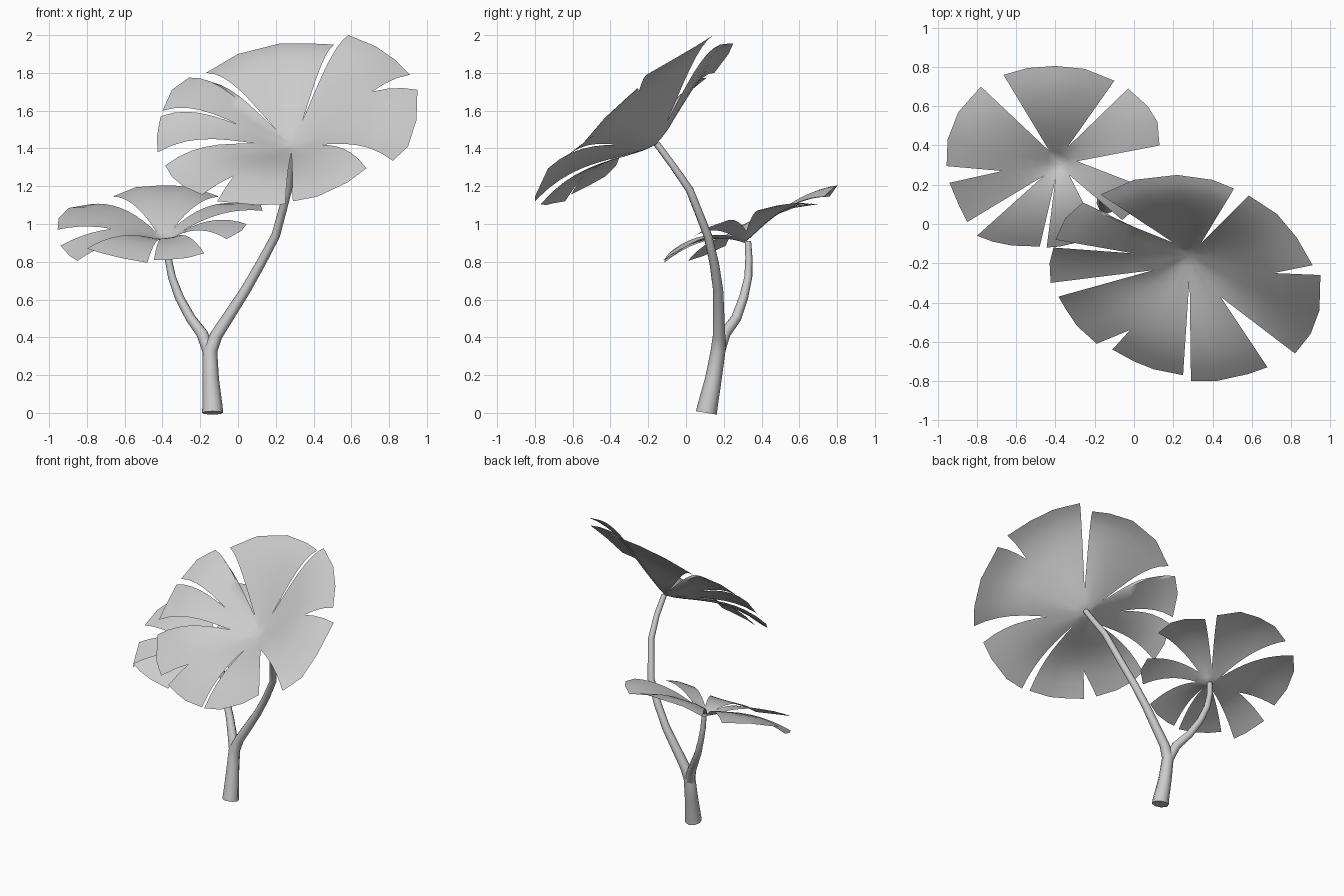
import bpy, bmesh
from mathutils import Vector as V

if "Cube" in bpy.data.objects:
    bpy.data.objects.remove(bpy.data.objects["Cube"])

ROWS = 10


def link(name, data):
    ob = bpy.data.objects.new(name, data)
    bpy.context.scene.collection.objects.link(ob)
    bpy.ops.object.select_all(action='DESELECT')
    ob.select_set(True)
    bpy.context.view_layer.objects.active = ob
    return ob


def stem(name, pts):
    """Tapered tube through (x, y, z, radius) points."""
    cu = bpy.data.curves.new(name, 'CURVE')
    cu.dimensions = '3D'
    cu.bevel_depth = 1.0
    cu.bevel_resolution = 2
    cu.use_fill_caps = True
    sp = cu.splines.new('POLY')
    sp.points.add(len(pts) - 1)
    for p, (x, y, z, r) in zip(sp.points, pts):
        p.co = (x, y, z, 1)
        p.radius = r
    link(name, cu)
    bpy.ops.object.convert(target='MESH')
    bpy.ops.object.shade_smooth_by_angle(angle=0.9)


def leaf(name, centre, lobes, slits, bulge, k):
    """Thin round leaf: lobes are rim points, slits[i] is the notch after lobe i."""
    c = V(centre)
    lobes = [[V(p) for p in lobe] for lobe in lobes]
    n = len(lobes)
    peak = max((i / 100) ** k * (1 - i / 100) for i in range(101))

    # offset of each lobe edge from a straight spoke, so edges meet at the notch
    notch = []
    for i in range(n):
        a, b = lobes[i][-1] - c, lobes[(i + 1) % n][0] - c
        s = V((slits[i][0] - c.x, slits[i][1] - c.y))
        f = s.length / ((a.xy.length + b.xy.length) / 2)
        row = min(ROWS - 1, max(1, round(f * ROWS)))
        notch.append((row, V((s.x, s.y, (a.z + b.z) / 2 * f))))

    def edge(i, corner, r):
        row, apex = notch[i]
        if r <= row:
            return apex * (r / row)
        return apex.lerp(corner - c, (r - row) / (ROWS - row))

    bm = bmesh.new()
    for i, rim in enumerate(lobes):
        m = len(rim) - 1
        grid = []
        for r in range(ROWS + 1):
            t = r / ROWS
            d0 = edge(i - 1, rim[0], r) - (rim[0] - c) * t
            d1 = edge(i, rim[-1], r) - (rim[-1] - c) * t
            lift = V((0, 0, bulge * t ** k * (1 - t) / peak))
            grid.append([bm.verts.new(c + (p - c) * t + d0.lerp(d1, j / m) + lift)
                         for j, p in enumerate(rim)])
        for r in range(ROWS):
            for j in range(m):
                bm.faces.new((grid[r][j], grid[r][j + 1], grid[r + 1][j + 1], grid[r + 1][j]))
    bmesh.ops.remove_doubles(bm, verts=bm.verts, dist=0.0005)
    bmesh.ops.recalc_face_normals(bm, faces=bm.faces)
    if sum(f.normal.z for f in bm.faces) < 0:
        bmesh.ops.reverse_faces(bm, faces=bm.faces)
    me = bpy.data.meshes.new(name)
    bm.to_mesh(me)
    bm.free()
    link(name, me)
    bpy.ops.object.shade_smooth_by_angle(angle=0.9)


# Trunk running into the tall stem
stem("trunk_and_tall_stem", [
    (-.135, .108, 0, .056), (-.135, .113, .03, .054), (-.145, .145, .18, .044),
    (-.148, .17, .33, .039), (-.115, .175, .41, .033), (.04, .17, .65, .027),
    (.12, .15, .79, .025), (.2, .115, .94, .023), (.265, .02, 1.18, .021),
    (.283, -.07, 1.31, .019), (.283, -.155, 1.425, .018)])

# Short stem branching off
stem("short_stem", [
    (-.148, .168, .31, .034), (-.19, .205, .42, .031), (-.25, .265, .5, .027),
    (-.31, .305, .61, .024), (-.35, .33, .72, .021), (-.37, .333, .82, .019),
    (-.375, .328, .91, .017)])

# Large tilted leaf, lobes clockwise from the back
leaf("large_leaf", (.28, -.16, 1.42), [
    [(-.17, .15, 1.80), (0, .225, 1.90), (.22, .25, 1.955), (.4, .225, 1.955), (.51, .18, 1.95)],
    [(.585, .145, 2.0), (.73, .05, 1.94), (.83, -.07, 1.87), (.91, -.21, 1.79)],
    [(.95, -.26, 1.71), (.945, -.44, 1.55), (.9, -.56, 1.41), (.82, -.66, 1.335)],
    [(.68, -.73, 1.295), (.58, -.765, 1.22), (.42, -.80, 1.145), (.29, -.80, 1.12)],
    [(.25, -.77, 1.105), (.1, -.74, 1.10), (0, -.70, 1.11), (-.11, -.64, 1.12)],
    [(-.19, -.61, 1.155), (-.29, -.52, 1.20), (-.35, -.43, 1.25), (-.385, -.37, 1.31)],
    [(-.425, -.30, 1.38), (-.43, -.2, 1.46), (-.41, -.12, 1.57)],
    [(-.40, -.08, 1.60), (-.35, .03, 1.71), (-.26, .11, 1.775), (-.19, .06, 1.75)],
], [(.34, -.1), (.71, -.25), (.44, -.37), (.283, -.27), (-.02, -.54),
    (.1, -.235), (0, -.15), (.2, -.095)], .06, 2)

# Small flatter leaf, lobes clockwise from the back
leaf("small_leaf", (-.38, .31, .90), [
    [(-.665, .76, 1.145), (-.54, .795, 1.195), (-.4, .805, 1.205), (-.25, .79, 1.20), (-.1, .73, 1.145)],
    [(-.03, .69, 1.11), (.07, .6, 1.11), (.12, .52, 1.10), (.13, .40, 1.07)],
    [(.045, .19, 1.0), (.02, .09, .965), (-.06, .02, .92)],
    [(-.18, -.05, .845), (-.27, -.09, .82), (-.38, -.115, .81), (-.445, -.12, .81)],
    [(-.48, -.115, .795), (-.62, -.11, .82), (-.72, -.09, .845), (-.80, -.06, .87)],
    [(-.85, .01, .805), (-.89, .09, .83), (-.94, .21, .885)],
    [(-.955, .295, .97), (-.95, .43, 1.03), (-.895, .57, 1.085), (-.78, .70, 1.105)],
], [(-.34, .39), (-.29, .32), (-.33, .25), (-.40, .23), (-.46, .245),
    (-.67, .27), (-.43, .37)], .06, 1)
